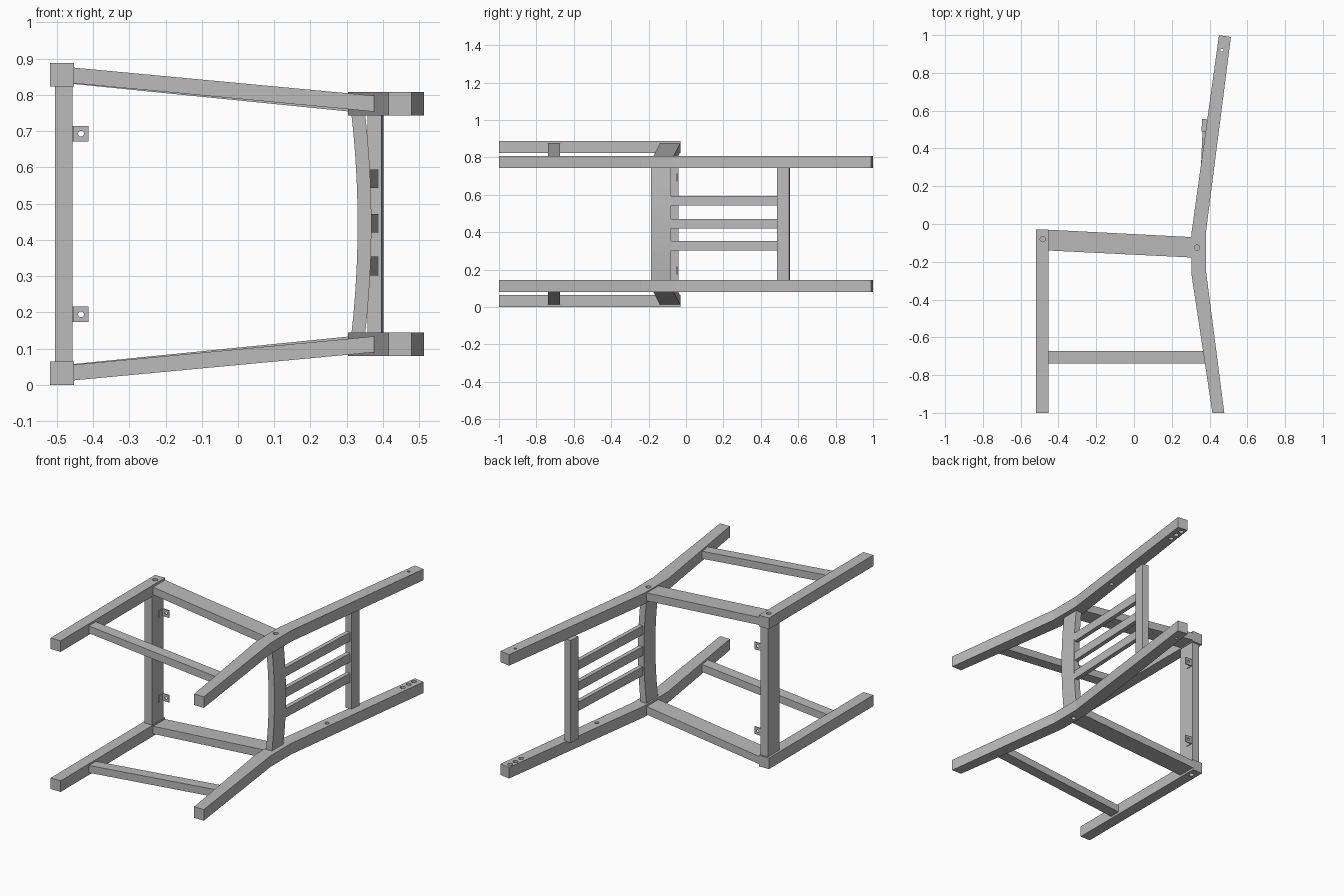
import bpy, bmesh, math

if "Cube" in bpy.data.objects:
    bpy.data.objects.remove(bpy.data.objects["Cube"], do_unlink=True)

H = 0.888  # overall height of the chair lying on its side

grey = bpy.data.materials.new("plain grey")
grey.use_nodes = True
grey.diffuse_color = (0.5, 0.5, 0.5, 1)
grey.node_tree.nodes["Principled BSDF"].inputs["Base Color"].default_value = (0.5, 0.5, 0.5, 1)


def loft(name, sections, flip=False):
    """Skin matching loops with quads and cap both ends; flip mirrors across mid height."""
    bm = bmesh.new()
    rings = [[bm.verts.new((x, y, H - z if flip else z)) for x, y, z in s] for s in sections]
    n = len(rings[0])
    for a, b in zip(rings, rings[1:]):
        for i in range(n):
            j = (i + 1) % n
            bm.faces.new((a[i], a[j], b[j], b[i]))
    bm.faces.new(rings[0])
    bm.faces.new(rings[-1])
    bmesh.ops.recalc_face_normals(bm, faces=bm.faces)
    mesh = bpy.data.meshes.new(name)
    bm.to_mesh(mesh)
    bm.free()
    mesh.materials.append(grey)
    ob = bpy.data.objects.new(name, mesh)
    bpy.context.collection.objects.link(ob)
    return ob


def prism(name, outline, z0, z1, flip=False):
    return loft(name, [[(x, y, z) for x, y in outline] for z in (z0, z1)], flip)


def box(name, x0, x1, y0, y1, z0, z1, flip=False):
    return prism(name, [(x0, y0), (x1, y0), (x1, y1), (x0, y1)], z0, z1, flip)


def beam(name, a, b, flip):
    """Rail along x; each end is (x, y0, y1, z0, z1)."""
    loft(name, [[(x, y0, z0), (x, y1, z0), (x, y1, z1), (x, y0, z1)]
                for x, y0, y1, z0, z1 in (a, b)], flip)


def drill(ob, x, y, z, radius, depth, along_y=False):
    """Cut a round hole centred on the given point."""
    bpy.ops.mesh.primitive_cylinder_add(
        vertices=16, radius=radius, depth=depth, location=(x, y, z),
        rotation=(math.pi / 2 if along_y else 0, 0, 0))
    cutter = bpy.context.object
    mod = ob.modifiers.new("hole", "BOOLEAN")
    mod.operation, mod.solver, mod.object = "DIFFERENCE", "EXACT", cutter
    bpy.context.view_layer.objects.active = ob
    bpy.ops.object.modifier_apply(modifier=mod.name)
    bpy.data.objects.remove(cutter, do_unlink=True)


back_leg_outline = [(0.415, -1), (0.478, -1), (0.38, -0.24), (0.38, -0.05),
                    (0.513, 0.99), (0.45, 1), (0.304, -0.05), (0.304, -0.265)]

# Both sides: legs, seat side rails and stretchers
for side, flip in (("right", False), ("left", True)):
    def h(z):
        return H - z if flip else z

    front_leg = box("front_leg_" + side, -0.518, -0.453, -1, -0.03, 0, 0.065, flip)
    drill(front_leg, -0.483, -0.08, h(0), 0.014, 0.04)

    back_leg = prism("back_leg_" + side, back_leg_outline, 0.08, 0.145, flip)
    drill(back_leg, 0.333, -0.125, h(0.08), 0.014, 0.04)
    drill(back_leg, 0.39, 0.27, h(0.145), 0.012, 0.04)
    for y in (0.87, 0.92, 0.965):
        drill(back_leg, 0.41 + 0.06 * y, y, h(0.145), 0.014, 0.04)
    drill(back_leg, 0.466, 0.92, h(0.11), 0.008, 0.2)

    beam("side_rail_" + side, (-0.46, -0.14, -0.03, 0.012, 0.057),
         (0.32, -0.178, -0.07, 0.088, 0.135), flip)
    beam("stretcher_" + side, (-0.46, -0.738, -0.673, 0.012, 0.055),
         (0.385, -0.738, -0.673, 0.091, 0.135), flip)

    # Angle bracket with a drilled tab
    bracket = prism("bracket_" + side, [(-0.459, -0.085), (-0.453, -0.085), (-0.453, -0.052),
                                        (-0.413, -0.052), (-0.413, -0.045), (-0.459, -0.045)],
                    0.174, 0.216, flip)
    drill(bracket, -0.433, -0.048, h(0.195), 0.008, 0.05, True)

# Front seat rail
box("front_rail", -0.505, -0.457, -0.145, -0.04, 0.06, H - 0.06)

# Back seat rail, gently bowed backwards
sections = []
steps = 12
for i in range(steps + 1):
    t = 2 * i / steps - 1
    x = 0.33 - 0.017 * t * t
    z = H / 2 + 0.302 * t
    sections.append([(x, -0.187, z), (x + 0.038, -0.187, z), (x + 0.038, -0.08, z), (x, -0.08, z)])
loft("back_seat_rail", sections)

# Upper back rail and the three slats
prism("upper_back_rail", [(0.357, 0.49), (0.396, 0.487), (0.402, 0.552), (0.361, 0.557)],
      0.143, H - 0.143)
for i, z in enumerate((0.328, 0.446, 0.569)):
    prism("back_slat_%d" % (i + 1), [(0.337, -0.085), (0.362, -0.085), (0.388, 0.495), (0.363, 0.495)],
          z - 0.026, z + 0.026)
